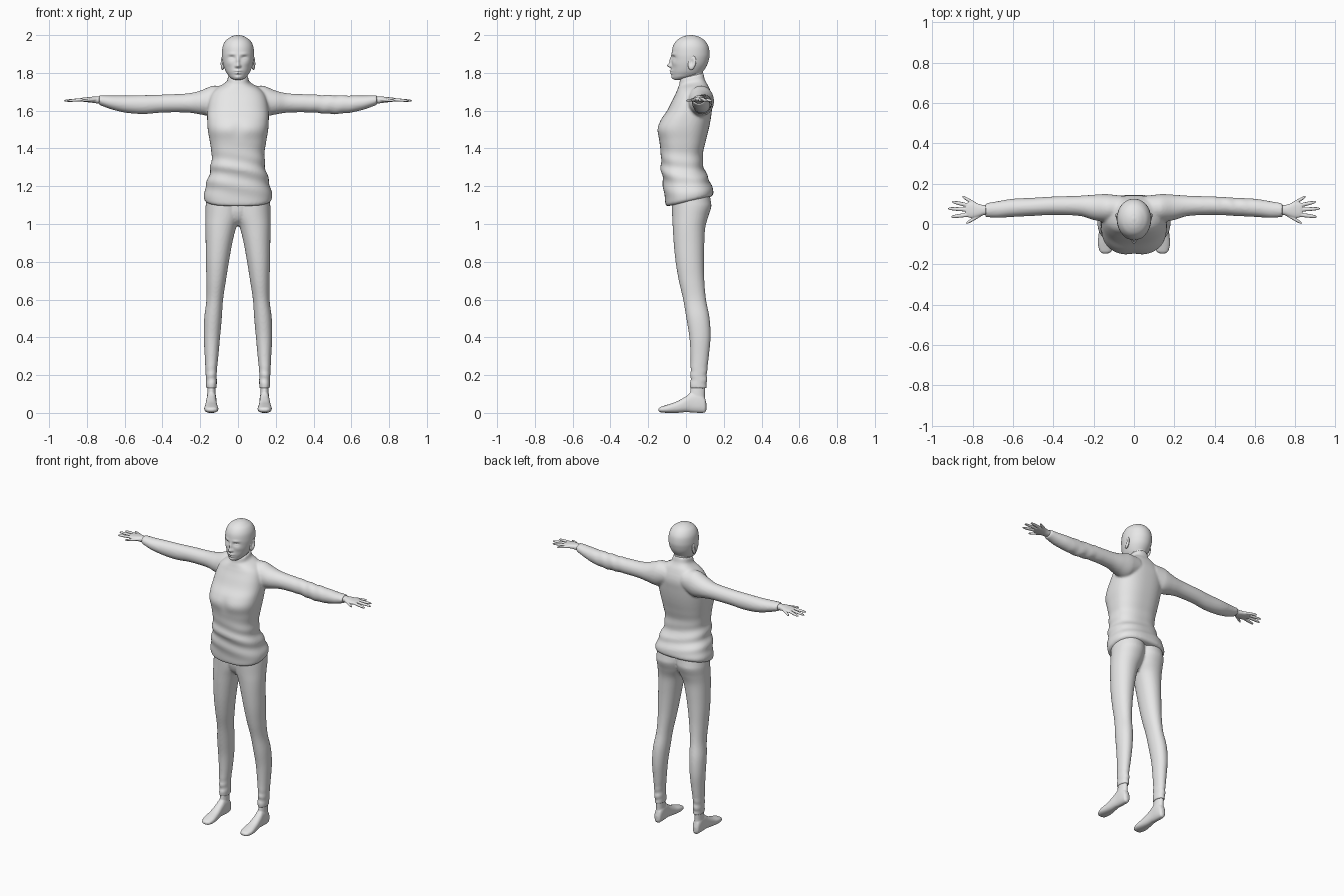
import bpy
import bmesh
from math import sin, cos, pi, exp
from mathutils import Vector, Matrix

default_cube = bpy.data.objects.get("Cube")
if default_cube:
    bpy.data.objects.remove(default_cube, do_unlink=True)

clay = bpy.data.materials.new("pale_grey")
clay.use_nodes = True
clay.diffuse_color = (0.8, 0.8, 0.8, 1)
clay.node_tree.nodes["Principled BSDF"].inputs["Base Color"].default_value = (0.8, 0.8, 0.8, 1)


def spline(rows, steps):
    """Smoothly interpolate rows of section values (Catmull-Rom)."""
    result = []
    last = len(rows) - 1
    for i in range(last):
        before, start = rows[max(i - 1, 0)], rows[i]
        end, after = rows[i + 1], rows[min(i + 2, last)]
        for k in range(steps):
            t = k / steps
            result.append([
                b + t * ((c - a) + t * ((2 * a - 5 * b + 4 * c - d) + t * (3 * (b - c) + d - a))) / 2
                if 0 < i < last - 1 else b + (c - b) * t
                for a, b, c, d in zip(before, start, end, after)])
    return result + [list(rows[-1])]


def loft(bm, axis, rows, power=2.0, sides=40, steps=6, deform=None):
    """Skin rounded sections (position, a min, a max, b min, b max) along an axis."""
    rings = []
    for t, a0, a1, b0, b1 in spline(rows, steps):
        ring = []
        for k in range(sides):
            angle = 2 * pi * k / sides
            c, s = cos(angle), sin(angle)
            a = (a0 + a1) / 2 + (a1 - a0) / 2 * abs(c) ** (2 / power) * (1 if c > 0 else -1)
            b = (b0 + b1) / 2 + (b1 - b0) / 2 * abs(s) ** (2 / power) * (1 if s > 0 else -1)
            p = Vector({"x": (t, a, b), "y": (a, t, b), "z": (a, b, t)}[axis])
            if deform:
                deform(p)
            ring.append(bm.verts.new(p))
        rings.append(ring)
    for low, high in zip(rings, rings[1:]):
        for k in range(sides):
            n = (k + 1) % sides
            bm.faces.new((low[k], low[n], high[n], high[k]))
    bm.faces.new(rings[0][::-1])
    bm.faces.new(rings[-1])


def symmetric(rows):
    return [(z, -w, w, y0, y1) for z, w, y0, y1 in rows]


def finish(name, bm, mirror=False, voxel=0, smooth=0):
    """Turn the bmesh into an object, with optional mirroring and blending."""
    bmesh.ops.recalc_face_normals(bm, faces=bm.faces)
    mesh = bpy.data.meshes.new(name)
    bm.to_mesh(mesh)
    bm.free()
    mesh.materials.append(clay)
    mesh.shade_smooth()
    obj = bpy.data.objects.new(name, mesh)
    bpy.context.collection.objects.link(obj)
    if mirror:
        mod = obj.modifiers.new("mirror", "MIRROR")
        mod.use_mirror_merge = False
    if voxel:
        mod = obj.modifiers.new("blend", "REMESH")
        mod.mode = "VOXEL"
        mod.voxel_size = voxel
        mod.use_smooth_shade = True
    if smooth:
        mod = obj.modifiers.new("soften", "SMOOTH")
        mod.iterations = smooth
    return obj


# Sweater: torso with tilted hem and collar, waist folds, and sleeves
def drape(p):
    hem = max(0, min(1, (1.27 - p.z) / 0.15))
    collar = max(0, min(1, (p.z - 1.7) / 0.06))
    fold = exp(-((p.z - 1.27) / 0.09) ** 2) * sin(75 * p.z + 14 * p.x + 9 * p.y)
    p.x *= 1 + 0.03 * fold
    p.y *= 1 + 0.04 * fold
    p.z += 0.22 * hem * p.y + 0.25 * collar * (p.y - 0.03)
    # shallow dip between the breasts
    if p.y < 0:
        p.y += 0.008 * exp(-(p.x / 0.03) ** 2 - ((p.z - 1.5) / 0.04) ** 2)


def sleeve_folds(p):
    bend = exp(-((p.x - 0.48) / 0.1) ** 2)
    p.z += 0.003 * bend * sin(90 * p.x + 30 * p.y)


torso = symmetric([
    (1.115, .165, -.10, .135), (1.125, .178, -.108, .145), (1.16, .18, -.113, .143),
    (1.22, .165, -.122, .125), (1.3, .145, -.132, .095), (1.37, .14, -.133, .09),
    (1.44, .15, -.142, .105), (1.5, .16, -.154, .12), (1.55, .163, -.135, .13),
    (1.6, .162, -.10, .137), (1.65, .155, -.075, .142), (1.69, .14, -.055, .135),
    (1.72, .11, -.045, .12), (1.74, .075, -.04, .105), (1.755, .058, -.035, .098),
    (1.785, .052, -.032, .092)])
sleeve = [
    (.06, .02, .14, 1.60, 1.73), (.13, .01, .148, 1.57, 1.733), (.2, .02, .145, 1.58, 1.706),
    (.27, .04, .14, 1.59, 1.691), (.4, .045, .136, 1.59, 1.685), (.5, .04, .13, 1.582, 1.682),
    (.6, .035, .125, 1.59, 1.68), (.68, .03, .112, 1.61, 1.68), (.735, .034, .103, 1.63, 1.682)]
bm = bmesh.new()
loft(bm, "z", torso, 2.5, 64, 8, drape)
loft(bm, "x", sleeve, deform=sleeve_folds)
# second sleeve copied across, so that everything blends into one surface
for sign in [-1]:
    loft(bm, "x", [(sign * r[0], *r[1:]) for r in sleeve],
         deform=lambda p: sleeve_folds(p) if p.x > 0 else None)
finish("sweater", bm, voxel=0.007, smooth=5)

# Trousers: two legs, blended with a pelvis and ending in loose cuffs
def cuff_folds(p):
    p.y += 0.003 * exp(-((p.z - 0.18) / 0.05) ** 2) * sin(130 * p.z + 25 * p.x)


leg = [
    (.13, .113, .168, .02, .108), (.16, .112, .169, .022, .111), (.22, .112, .172, .024, .112),
    (.3, .104, .176, .024, .121), (.4, .095, .181, .018, .13), (.5, .086, .179, .002, .125),
    (.6, .079, .167, -.015, .106), (.7, .064, .167, -.038, .097), (.8, .048, .17, -.055, .095),
    (.9, .03, .171, -.065, .097), (.98, .01, .172, -.07, .102), (1.04, -.015, .172, -.073, .118),
    (1.1, -.025, .171, -.075, .135), (1.16, -.03, .165, -.075, .125)]
pelvis = symmetric([(.99, .02, -.02, .045), (1.02, .06, -.05, .07),
                    (1.07, .1, -.068, .1), (1.16, .12, -.075, .11)])
bm = bmesh.new()
loft(bm, "z", leg, 2.1, deform=cuff_folds)
loft(bm, "z", pelvis)
finish("trousers", bm, mirror=True, voxel=0.006, smooth=4)

# Feet with ankles
foot = [
    (-.147, .13, .155, .01, .022), (-.138, .113, .168, .004, .03), (-.1, .104, .179, 0, .043),
    (-.05, .108, .175, 0, .06), (0, .113, .17, .004, .088), (.03, .114, .167, .002, .11),
    (.07, .114, .166, 0, .11), (.1, .119, .161, .002, .08), (.108, .13, .15, .015, .05)]
ankle = [(.04, .116, .165, .015, .1), (.1, .118, .163, .02, .1), (.17, .12, .162, .03, .103)]
bm = bmesh.new()
loft(bm, "y", foot, 2.4)
loft(bm, "z", ankle)
finish("feet", bm, mirror=True, voxel=0.004, smooth=3)

# Hands: flat palm with five spread, tapering fingers
palm = [
    (.69, .046, .095, 1.64, 1.676), (.74, .045, .093, 1.638, 1.675), (.77, .036, .1, 1.642, 1.674),
    (.8, .03, .11, 1.645, 1.671), (.825, .035, .106, 1.648, 1.668), (.835, .046, .095, 1.65, 1.665)]
fingers = [
    ((.785, .098), (.85, .136)), ((.81, .09), (.902, .11)), ((.81, .07), (.922, .077)),
    ((.81, .047), (.905, .036)), ((.745, .055), (.832, .003))]
bm = bmesh.new()
loft(bm, "x", palm, 2.3)
for (x0, y0), (x1, y1) in fingers:
    rows = []
    for t, size in [(0, 1), (.4, 1), (.7, .9), (.93, .65), (1, .25)]:
        x, y, z = x0 + (x1 - x0) * t, y0 + (y1 - y0) * t, 1.659 - .007 * t
        rows.append((x, y - .01 * size, y + .01 * size, z - .008 * size, z + .008 * size))
    loft(bm, "x", rows, sides=16)
finish("hands", bm, mirror=True, voxel=0.0028, smooth=2)

# Head with sculpted face: (x, z, x spread, z spread, push)
features = {
    "nose_tip": (0, 1.838, .011, .011, .021), "nose_bridge": (0, 1.862, .008, .022, .012),
    "upper_lip": (0, 1.811, .018, .005, .010), "lower_lip": (0, 1.798, .015, .005, .009),
    "chin": (0, 1.776, .018, .01, .006), "muzzle": (0, 1.81, .03, .02, .004),
    "socket": (.033, 1.88, .016, .01, -.011), "eye": (.034, 1.877, .011, .005, .006),
    "brow": (.033, 1.9, .02, .007, .004), "nostril": (.011, 1.835, .006, .006, .006),
    "cheek": (.045, 1.85, .02, .015, .003)}


def sculpt_face(p):
    if p.y < 0:
        x, z = abs(p.x), p.z
        p.y -= sum(push * exp(-((x - fx) / sx) ** 2 - ((z - fz) / sz) ** 2)
                   for fx, fz, sx, sz, push in features.values())


skull = symmetric([
    (1.763, .012, -.058, -.025), (1.767, .028, -.066, .0), (1.778, .044, -.071, .045),
    (1.79, .054, -.073, .075), (1.81, .066, -.074, .092), (1.84, .077, -.075, .111),
    (1.87, .083, -.076, .121), (1.9, .085, -.076, .125), (1.94, .081, -.069, .119),
    (1.97, .066, -.051, .1), (1.988, .043, -.026, .075), (1.997, .022, .0, .05),
    (2, .005, .02, .03)])
bm = bmesh.new()
loft(bm, "z", skull, 2.05, 112, 7, sculpt_face)
finish("head", bm)

# Neck, running from the collar up into the skull
bm = bmesh.new()
loft(bm, "z", symmetric([(1.72, .049, -.026, .088), (1.78, .047, -.024, .088),
                         (1.83, .05, -.015, .092)]))
finish("neck", bm)

# Ears: tilted flattened shells with a hollow on the outer side
bm = bmesh.new()
bmesh.ops.create_uvsphere(bm, u_segments=32, v_segments=24, radius=1)
for v in bm.verts:
    if v.co.x > 0:
        v.co.x -= 0.9 * exp(-((v.co.y + .1) / .5) ** 2 - ((v.co.z - .1) / .5) ** 2)
bm.transform(Matrix.Translation((.081, .032, 1.853)) @ Matrix.Rotation(-.2, 4, "X")
             @ Matrix.Rotation(-.25, 4, "Z") @ Matrix.Diagonal((.011, .021, .038, 1)))
finish("ears", bm, mirror=True)
